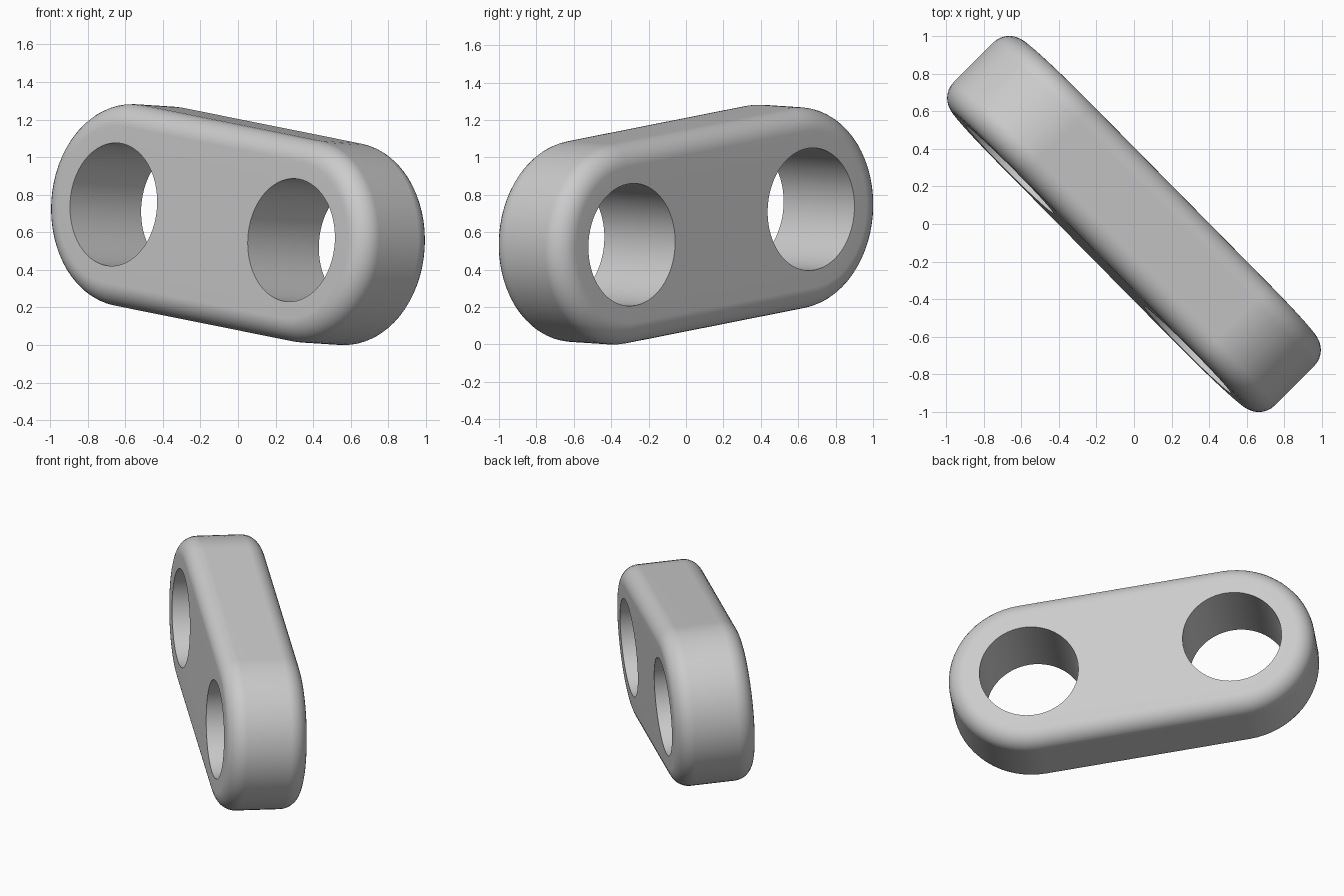
import bpy
import bmesh
import math
from mathutils import Matrix, Vector

cube = bpy.data.objects.get("Cube")
if cube:
    bpy.data.objects.remove(cube, do_unlink=True)

HALF_SPAN = 0.68      # half the distance between hole centres
OUTER_R = 0.54        # radius of the rounded ends
HOLE_R = 0.328
HALF_T = 0.268        # half thickness
FILLET = 0.12
STEPS = 32            # segments per half circle
FILLET_STEPS = 8

bm = bmesh.new()


def make_loop(points, z):
    """Closed ring of vertices and edges at height z."""
    verts = [bm.verts.new((x, y, z)) for x, y in points]
    for i, v in enumerate(verts):
        bm.edges.new((v, verts[(i + 1) % len(verts)]))
    return verts


def bridge(a, b):
    for i in range(len(a)):
        j = (i + 1) % len(a)
        bm.faces.new((a[i], a[j], b[j], b[i]))


def ring_edges(ring):
    return [bm.edges.get((v, ring[(i + 1) % len(ring)])) for i, v in enumerate(ring)]


def stadium(radius):
    points = []
    for side in (1, -1):
        for i in range(STEPS + 1):
            a = math.pi * (i / STEPS - 0.5)
            points.append((side * (HALF_SPAN + radius * math.cos(a)),
                           side * radius * math.sin(a)))
    return points


def circle(cx):
    return [(cx + HOLE_R * math.cos(math.pi * i / STEPS),
             HOLE_R * math.sin(math.pi * i / STEPS)) for i in range(2 * STEPS)]


# Outer wall with rounded edges
profile = []
for side in (-1, 1):
    for i in range(FILLET_STEPS + 1):
        t = i if side < 0 else FILLET_STEPS - i
        a = math.pi / 2 * t / FILLET_STEPS
        profile.append((OUTER_R - FILLET + FILLET * math.sin(a),
                        side * (HALF_T - FILLET + FILLET * math.cos(a))))
walls = [make_loop(stadium(r), z) for r, z in profile]
for lower, upper in zip(walls, walls[1:]):
    bridge(lower, upper)

# Two straight through holes
caps = [ring_edges(walls[0]), ring_edges(walls[-1])]
for cx in (-HALF_SPAN, HALF_SPAN):
    rings = [make_loop(circle(cx), z) for z in (-HALF_T, HALF_T)]
    bridge(rings[1], rings[0])
    for cap, ring in zip(caps, rings):
        cap += ring_edges(ring)

# Flat faces around the holes
for cap in caps:
    bmesh.ops.triangle_fill(bm, edges=cap, use_beauty=True)
bmesh.ops.recalc_face_normals(bm, faces=bm.faces[:])

mesh = bpy.data.meshes.new("link_plate")
bm.to_mesh(mesh)
bm.free()
plate = bpy.data.objects.new("link_plate", mesh)
bpy.context.collection.objects.link(plate)

# Lean the plate diagonally
normal = Vector((0.706, 0.706, -0.046)).normalized()
along = Vector((0.70, -0.70, -0.14))
along = (along - normal * along.dot(normal)).normalized()
across = normal.cross(along)
mesh.transform(Matrix((along, across, normal)).transposed().to_4x4())
mesh.transform(Matrix.Translation((0, 0, -min(v.co.z for v in mesh.vertices))))

# Plain grey
grey = bpy.data.materials.new("plain_grey")
grey.use_nodes = True
colour = (0.6, 0.6, 0.6, 1)
grey.diffuse_color = colour
grey.node_tree.nodes["Principled BSDF"].inputs["Base Color"].default_value = colour
mesh.materials.append(grey)

# Smooth rounded edges, crisp hole rims
bpy.ops.object.select_all(action="DESELECT")
plate.select_set(True)
bpy.context.view_layer.objects.active = plate
bpy.ops.object.shade_smooth_by_angle(angle=math.radians(35))
weighted = plate.modifiers.new("weighted_normals", "WEIGHTED_NORMAL")
weighted.keep_sharp = True
